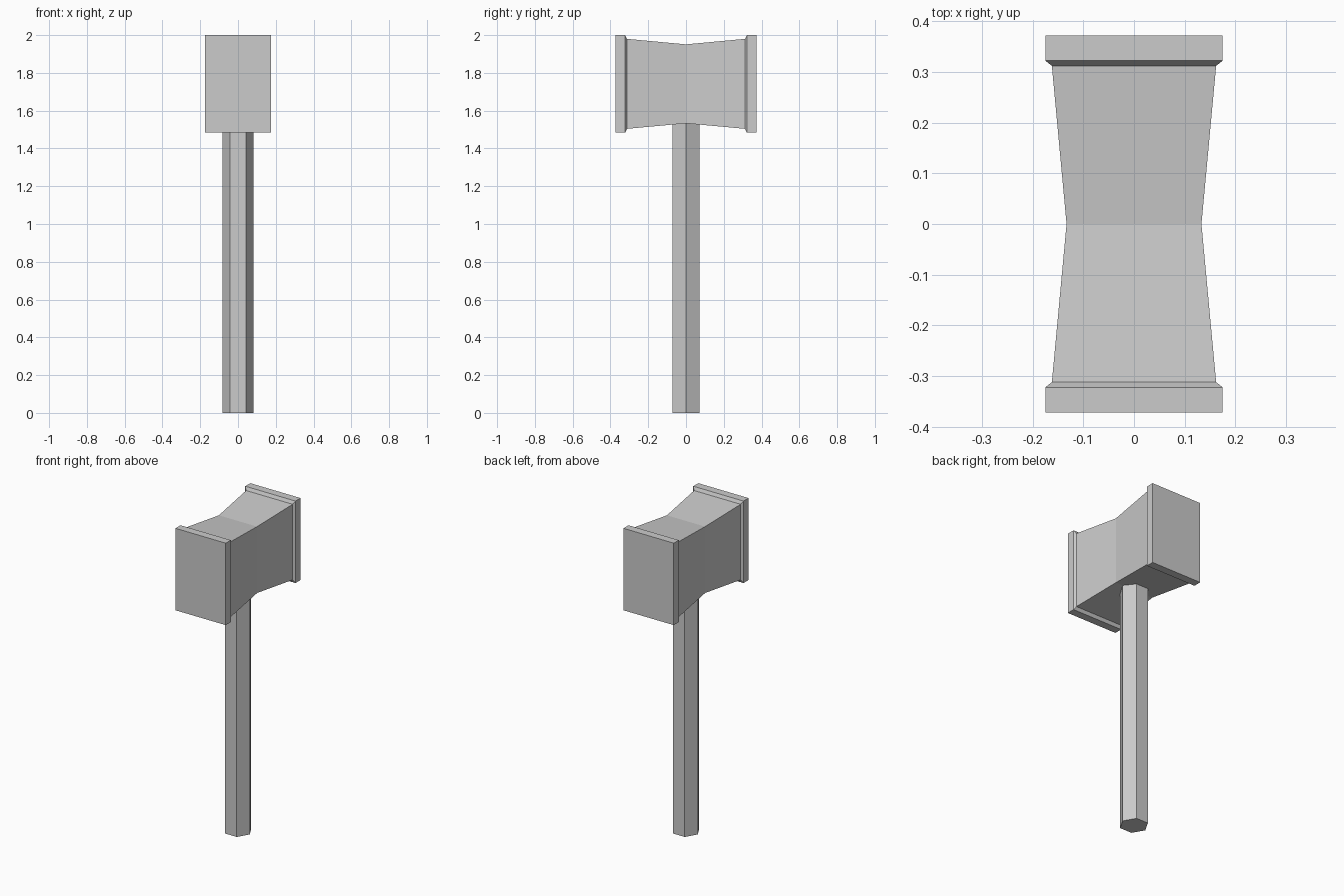
import bpy, bmesh
from math import cos, sin, tau

if "Cube" in bpy.data.objects:
    bpy.data.objects.remove(bpy.data.objects["Cube"])


def loft(name, rings):
    """Join matching rings of points with flat faces and cap both ends."""
    bm = bmesh.new()
    loops = [[bm.verts.new(p) for p in ring] for ring in rings]
    n = len(loops[0])
    for a, b in zip(loops, loops[1:]):
        for i in range(n):
            j = (i + 1) % n
            bm.faces.new((a[i], a[j], b[j], b[i]))
    bm.faces.new(loops[0])
    bm.faces.new(loops[-1])
    bmesh.ops.recalc_face_normals(bm, faces=bm.faces)
    mesh = bpy.data.meshes.new(name)
    bm.to_mesh(mesh)
    bm.free()
    obj = bpy.data.objects.new(name, mesh)
    bpy.context.collection.objects.link(obj)
    return obj


# Six-sided handle, corners on the x axis, top tucked into the head
def hexagon(z, r=0.083):
    return [(r * cos(tau * i / 6), r * sin(tau * i / 6), z) for i in range(6)]


loft("handle", [hexagon(0), hexagon(1.55)])

# Head: rectangular sections (y, half width, half height), mirrored about the waist
HEAD_Z = 1.742
half = [(0.372, 0.175, 0.258), (0.322, 0.175, 0.258), (0.312, 0.162, 0.238)]
waist = [(0, 0.133, 0.209)]
sections = [(-y, w, h) for y, w, h in half] + waist + half[::-1]


def rectangle(y, w, h):
    return [(sx * w, y, HEAD_Z + sz * h)
            for sx, sz in ((-1, -1), (1, -1), (1, 1), (-1, 1))]


loft("hammer_head", [rectangle(*s) for s in sections])
